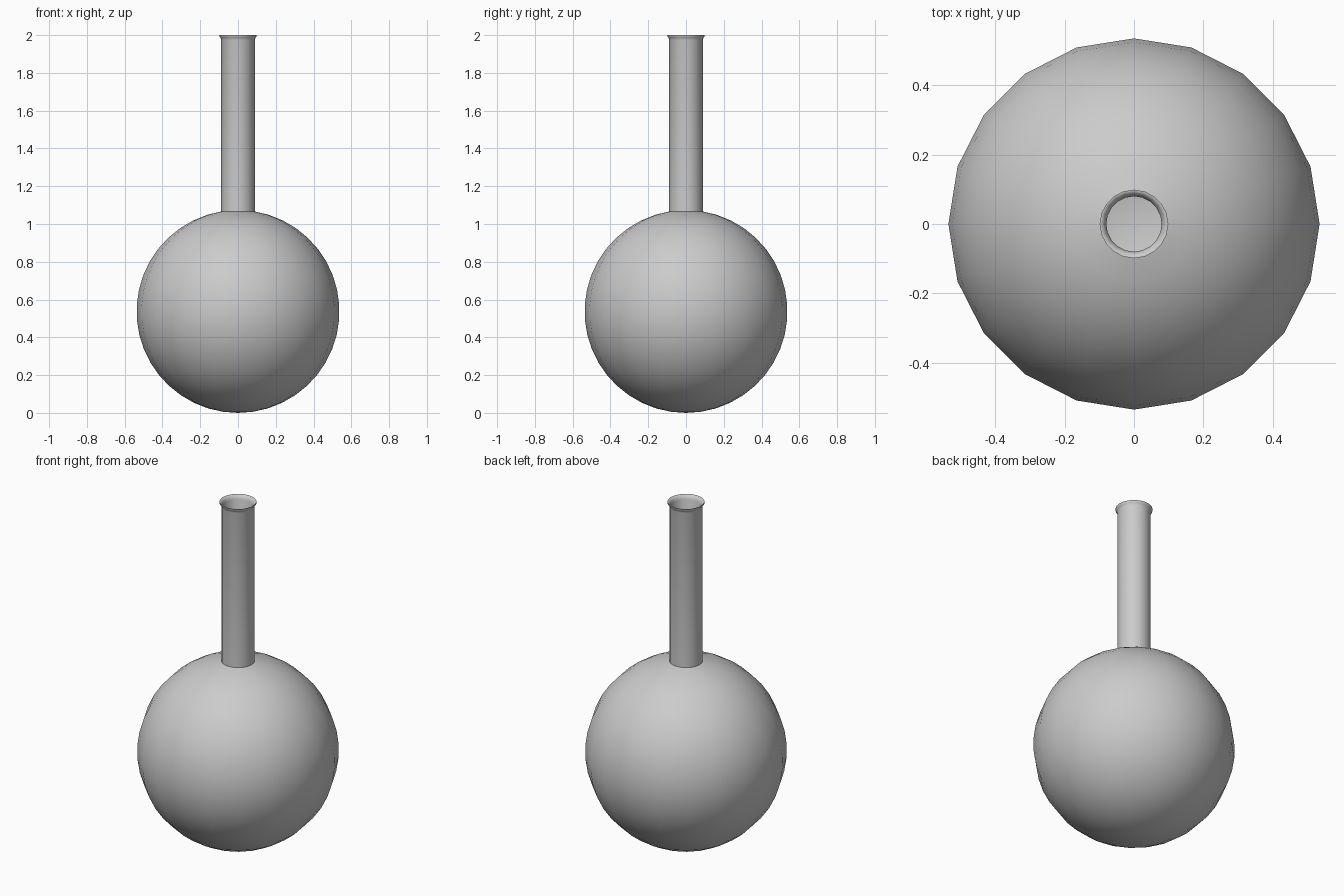
import bpy, bmesh
from math import sin, cos, pi, asin

if "Cube" in bpy.data.objects:
    bpy.data.objects.remove(bpy.data.objects["Cube"])

SIDES = 20
CZ = 0.537       # bulb centre height
OUTER_R = 0.537  # bulb outer radius
INNER_R = 0.527  # bulb inner radius
NECK_OUT, NECK_IN = 0.089, 0.08


def bulb_arc(radius, neck, steps=20):
    """Profile from the bottom pole up to where the neck begins."""
    end = pi - asin(neck / radius)
    return [(radius * sin(end * i / steps), CZ - radius * cos(end * i / steps))
            for i in range(steps + 1)]


def lathe(name, profile):
    bm = bmesh.new()
    rings = []
    for r, z in profile:
        if r < 1e-5:
            rings.append([bm.verts.new((0, 0, z))] * SIDES)
        else:
            rings.append([bm.verts.new((r * cos(2 * pi * k / SIDES),
                                        r * sin(2 * pi * k / SIDES), z))
                          for k in range(SIDES)])
    for a, b in zip(rings, rings[1:]):
        for k in range(SIDES):
            n = (k + 1) % SIDES
            bm.faces.new(list(dict.fromkeys((a[k], a[n], b[n], b[k]))))
    bmesh.ops.recalc_face_normals(bm, faces=bm.faces)
    mesh = bpy.data.meshes.new(name)
    bm.to_mesh(mesh)
    bm.free()
    obj = bpy.data.objects.new(name, mesh)
    bpy.context.collection.objects.link(obj)
    bpy.ops.object.select_all(action='DESELECT')
    obj.select_set(True)
    bpy.context.view_layer.objects.active = obj
    return obj


# Outer skin: bulb, neck and flared lip
outer = bulb_arc(OUTER_R, NECK_OUT) + [
    (NECK_OUT, 1.085), (NECK_OUT, 1.975), (0.092, 1.985), (0.099, 1.993), (0.099, 2.0)]
# Inner skin: lip funnel, bore and hollow bulb
inner = [(0.094, 2.0), (0.085, 1.988), (NECK_IN, 1.975)] + bulb_arc(INNER_R, NECK_IN)[::-1]

lathe("round_flask", outer + inner)
bpy.ops.object.shade_smooth_by_angle(angle=pi / 3)
# Smooth the neck-to-bulb junction as well
bpy.ops.object.shade_smooth()
